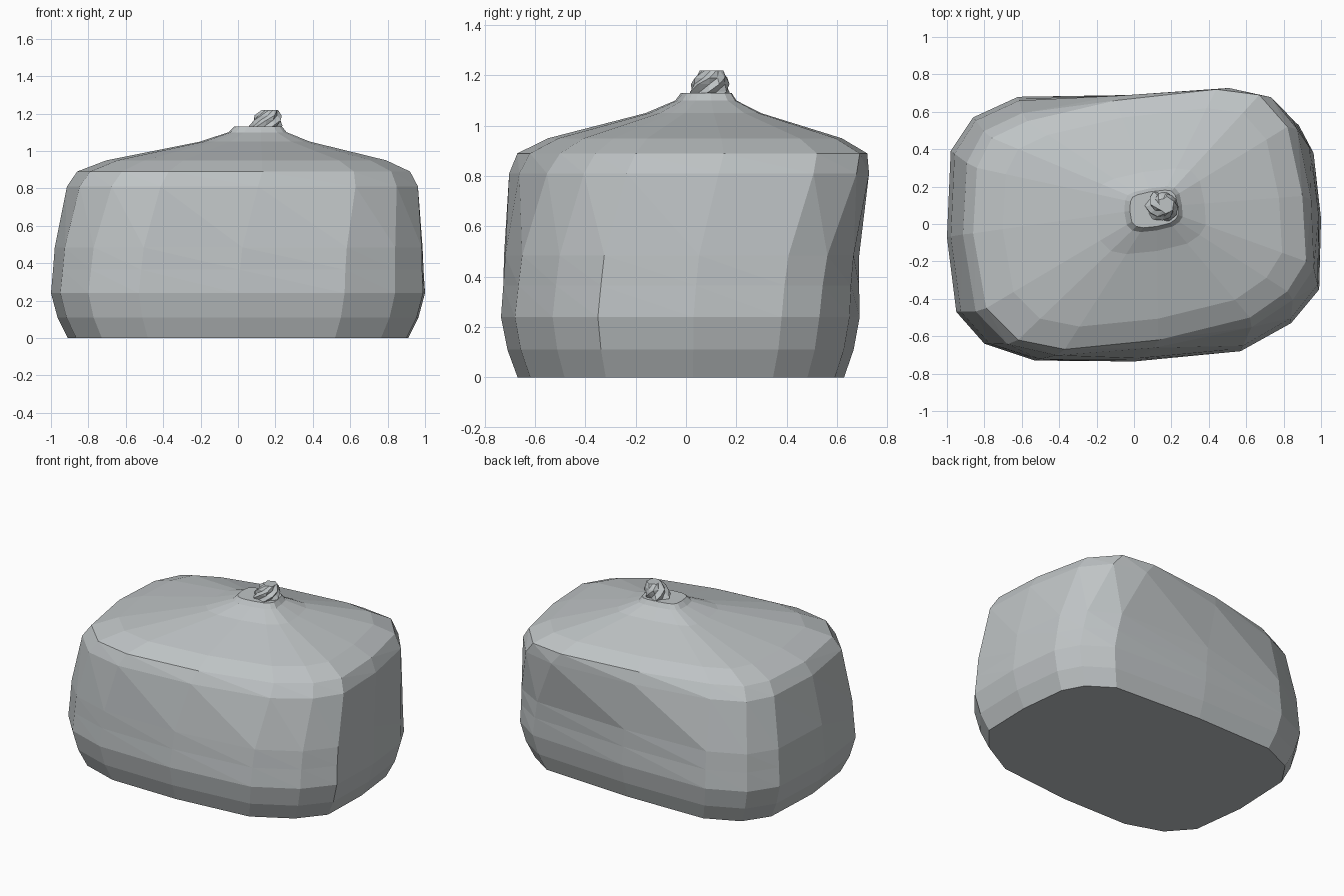
import bpy, bmesh, math, random

if "Cube" in bpy.data.objects:
    bpy.data.objects.remove(bpy.data.objects["Cube"])

random.seed(4)

cloth = bpy.data.materials.new("pale grey cloth")
cloth.diffuse_color = (0.52, 0.55, 0.56, 1)
cloth.use_nodes = True
cloth.node_tree.nodes["Principled BSDF"].inputs["Base Color"].default_value = cloth.diffuse_color

# Plan outlines of the sack: low belly and twisted shoulder, 16 points each
BELLY = [(1.0, .03), (.96, .38), (.88, .53), (.70, .65), (0, .69), (-.62, .68), (-.86, .57), (-.98, .39),
         (-1, -.07), (-.95, -.47), (-.80, -.64), (-.53, -.73), (0, -.735), (.57, -.68), (.84, -.53), (.99, -.35)]
SHOULDER = [(.90, .15), (.82, .52), (.67, .69), (.44, .72), (-.10, .66), (-.57, .55), (-.76, .46), (-.84, .30),
            (-.86, -.05), (-.79, -.45), (-.62, -.62), (-.37, -.67), (.13, -.62), (.62, -.50), (.82, -.36), (.92, -.20)]
NECK = (.12, .09)


def ring(t, scale, centre=(0, 0)):
    """Blend belly to shoulder by t, then scale about a centre."""
    pts = []
    for (ax, ay), (bx, by) in zip(BELLY, SHOULDER):
        x, y = ax + (bx - ax) * t, ay + (by - ay) * t
        pts.append((centre[0] + (x - centre[0]) * scale, centre[1] + (y - centre[1]) * scale))
    return pts


def loft(name, rings):
    """Skin a stack of (z, outline) rings with diagonal creases and flat caps."""
    bm = bmesh.new()
    loops = [[bm.verts.new((x, y, z)) for x, y in pts] for z, pts in rings]
    for lo, hi in zip(loops, loops[1:]):
        n = len(lo)
        for i in range(n):
            j = (i + 1) % n
            bm.faces.new((lo[i], lo[j], hi[i]))
            bm.faces.new((lo[j], hi[j], hi[i]))
    bm.faces.new(loops[0][::-1])
    bm.faces.new(loops[-1])
    bmesh.ops.recalc_face_normals(bm, faces=bm.faces)
    mesh = bpy.data.meshes.new(name)
    bm.to_mesh(mesh)
    bm.free()
    mesh.materials.append(cloth)
    obj = bpy.data.objects.new(name, mesh)
    bpy.context.collection.objects.link(obj)
    return obj


# Sack body: bulging sides, then a sloping top gathered to the neck
body = [(0, ring(0, .91)), (.11, ring(0, .965)), (.24, ring(0, 1)), (.365, ring(.08, 1)),
        (.485, ring(.18, 1.005)), (.81, ring(.8, 1.03)), (.89, ring(1, 1))]
body += [(z, ring(1, s, NECK)) for z, s in ((.95, .84), (1.05, .33), (1.10, .175), (1.13, .145))]
loft("sack_body", body)

# Twisted knot: a star-shaped crumple leaning to the right
knot = []
for k, (z, r) in enumerate(((1.11, .085), (1.135, .085), (1.165, .082), (1.19, .072), (1.22, .048))):
    pts = []
    for i in range(12):
        a = math.tau * i / 12 + k * .5
        rad = r * (1 if i % 2 else .80) * random.uniform(.92, 1.08)
        pts.append((.14 + .008 * k + rad * math.cos(a), .09 + .003 * k + rad * math.sin(a)))
    knot.append((z, pts))
loft("twisted_knot", knot)
